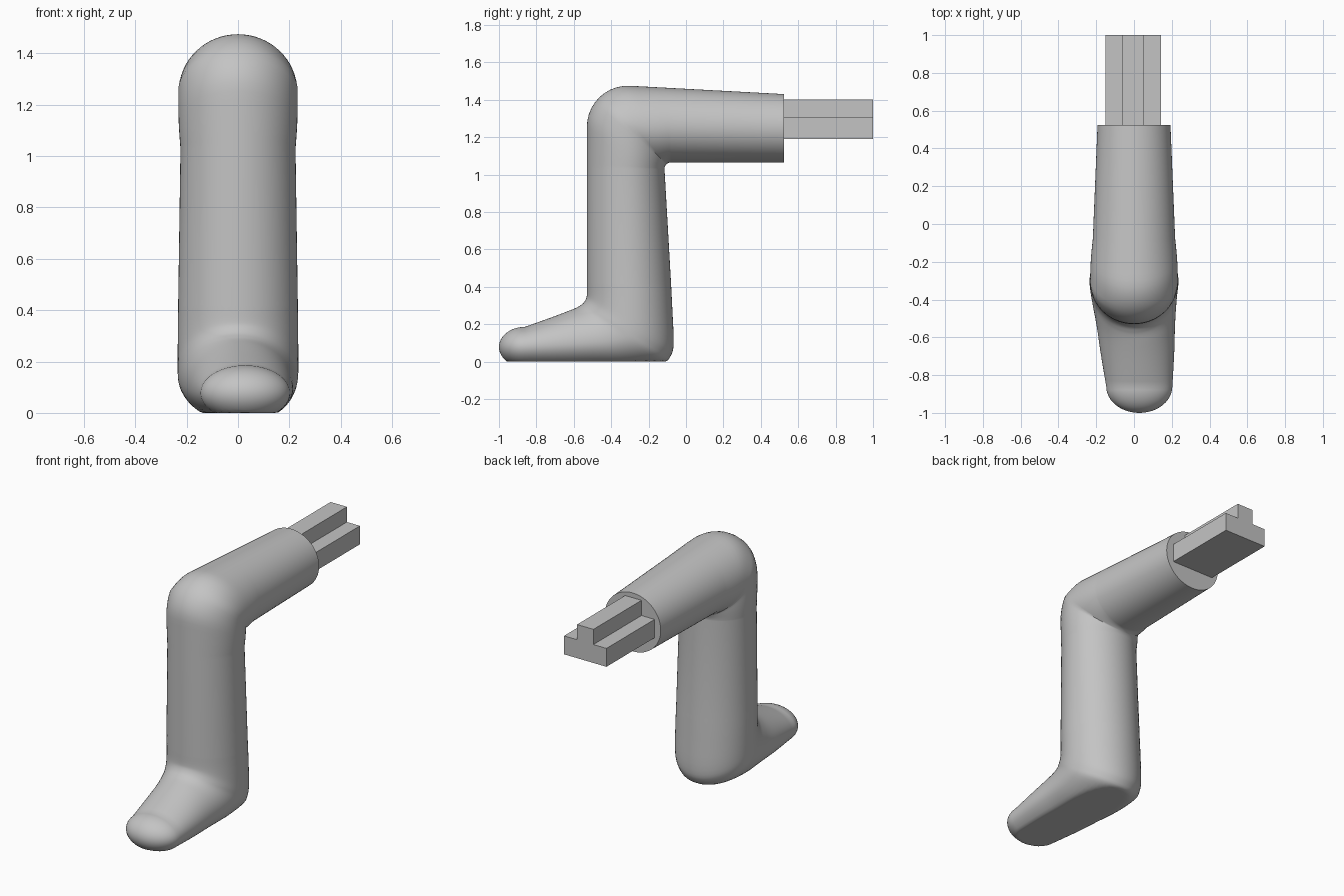
import bpy, bmesh
from math import sin, cos, pi, radians, sqrt
from mathutils import Vector

cube = bpy.data.objects.get("Cube")
if cube:
    bpy.data.objects.remove(cube, do_unlink=True)

grey = bpy.data.materials.new("plain grey")
grey.use_nodes = True
colour = (0.55, 0.55, 0.55, 1)
grey.diffuse_color = colour
grey.node_tree.nodes["Principled BSDF"].inputs["Base Color"].default_value = colour

SIDES = 64


def finish(name, bm, smooth):
    bmesh.ops.recalc_face_normals(bm, faces=bm.faces)
    mesh = bpy.data.meshes.new(name)
    bm.to_mesh(mesh)
    bm.free()
    mesh.materials.append(grey)
    obj = bpy.data.objects.new(name, mesh)
    bpy.context.collection.objects.link(obj)
    if smooth:
        bpy.ops.object.select_all(action='DESELECT')
        bpy.context.view_layer.objects.active = obj
        obj.select_set(True)
        bpy.ops.object.shade_smooth_by_angle(angle=radians(40))
    return obj


def section(outer, wide, inner, half_width, shift=0.0):
    """One egg-shaped ring: (y, z) of its two ends and of its widest line."""
    return Vector((*outer, *wide, *inner, half_width, shift))


def ring_points(s):
    outer, wide, inner = Vector(s[0:2]), Vector(s[2:4]), Vector(s[4:6])
    for i in range(SIDES):
        a = 2 * pi * i / SIDES
        end = outer if cos(a) > 0 else inner
        y, z = wide + (end - wide) * abs(cos(a))
        yield (s[6] * sin(a) + s[7], y, max(z, 0))


def blend(keys, steps):
    """Smooth curve through the key sections."""
    padded = [keys[0]] + keys + [keys[-1]]
    for p, q, r, s in zip(padded, padded[1:], padded[2:], padded[3:]):
        for i in range(steps):
            t = i / steps
            yield (q * 2 + (r - p) * t + (p * 2 - q * 5 + r * 4 - s) * t * t
                   + (q * 3 - p - r * 3 + s) * t ** 3) / 2
    yield keys[-1]


# Thigh end
rings = [section((0.525, 1.43), (0.525, 1.247), (0.525, 1.065), 0.193)]

# Knee: rings fan around the small fillet at the back of the knee
pivot, centre, radius = Vector((-0.08, 1.03)), Vector((-0.31, 1.255)), 0.22
offset = centre - pivot
for i in range(25):
    t = pi / 2 * i / 24
    ray = Vector((-sin(t), cos(t)))
    along = offset.dot(ray)
    tip = pivot + ray * (along + sqrt(max(0, radius ** 2 - offset.length_squared + along ** 2)))
    if tip.x > centre.x:
        tip = pivot + ray * 0.4326 / (cos(t) - 0.054 * sin(t))
    elif tip.y < centre.y:
        tip = pivot + ray * 0.45 / sin(t)
    reach = min(offset.y / max(cos(t), 0.01), -offset.x / max(sin(t), 0.01))
    width = 0.218 + 0.01 * sin(2 * t) + 0.006 * sin(t)
    rings.append(section(tip, pivot + ray * reach, pivot + ray * 0.035, width))

# Shin, ankle and foot
foot_keys = [
    section((-0.53, 0.42), (-0.305, 0.42), (-0.08, 0.42), 0.233),
    section((-0.53, 0.36), (-0.3, 0.33), (-0.073, 0.28), 0.234),
    section((-0.535, 0.335), (-0.3, 0.22), (-0.066, 0.1), 0.235),
    section((-0.55, 0.312), (-0.31, 0.165), (-0.082, 0.03), 0.235),
    section((-0.57, 0.297), (-0.33, 0.13), (-0.13, -0.01), 0.232),
    section((-0.59, 0.286), (-0.42, 0.11), (-0.3, -0.035), 0.221, 0.003),
    section((-0.63, 0.27), (-0.54, 0.1), (-0.5, -0.035), 0.207, 0.01),
    section((-0.72, 0.236), (-0.68, 0.09), (-0.67, -0.035), 0.195, 0.018),
    section((-0.86, 0.186), (-0.86, 0.078), (-0.86, -0.03), 0.175, 0.028),
]
rings += blend(foot_keys, 4)

# Rounded toe
for i in range(1, 12):
    a = pi / 2 * i / 12
    y, h = -0.86 - 0.14 * sin(a), 0.108 * cos(a)
    rings.append(section((y, 0.078 + h), (y, 0.078), (y, 0.078 - h), 0.175 * cos(a), 0.028))

# Skin the rings into one limb
bm = bmesh.new()
loops = [[bm.verts.new(p) for p in ring_points(s)] for s in rings]
for a, b in zip(loops, loops[1:]):
    for i in range(SIDES):
        j = (i + 1) % SIDES
        bm.faces.new((a[i], a[j], b[j], b[i]))
bm.faces.new(loops[0])
toe_tip = bm.verts.new((0.028, -1, 0.078))
for i in range(SIDES):
    bm.faces.new((loops[-1][i], loops[-1][(i + 1) % SIDES], toe_tip))
finish("leg", bm, True)

# T-shaped mounting rail
bm = bmesh.new()
left, right, rib_left, rib_right = -0.15, 0.143, -0.06, 0.053
low, step, top = 1.19, 1.305, 1.4
outline = [(left, low), (right, low), (right, step), (rib_right, step),
           (rib_right, top), (rib_left, top), (rib_left, step), (left, step)]
face = bm.faces.new([bm.verts.new((x, 0.5, z)) for x, z in outline])
grown = bmesh.ops.extrude_face_region(bm, geom=[face])["geom"]
bmesh.ops.translate(bm, vec=(0, 0.5, 0),
                    verts=[v for v in grown if isinstance(v, bmesh.types.BMVert)])
finish("mounting_rail", bm, False)
